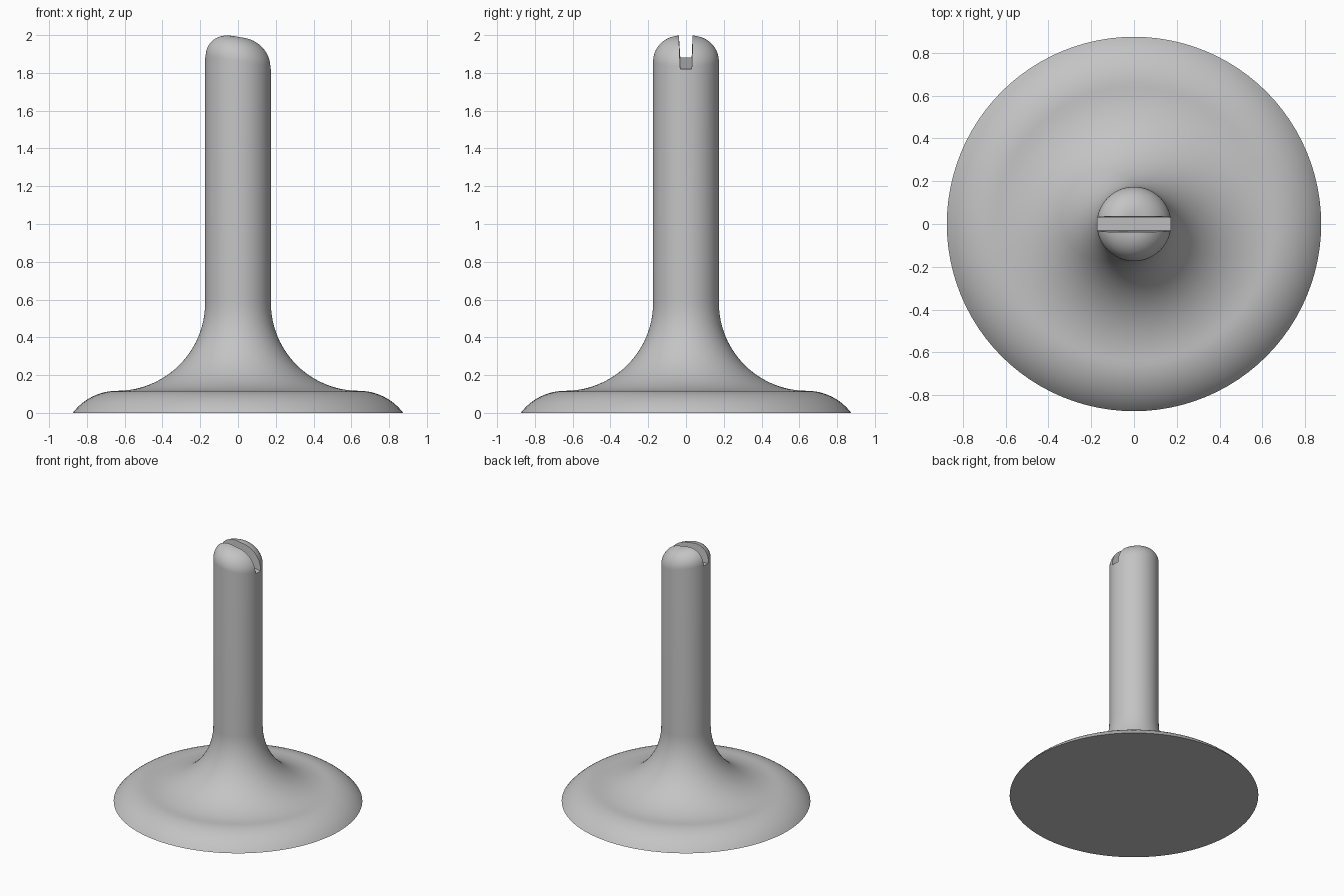
import bpy, bmesh, math

SEGMENTS = 96
STEM_R, DOME_R, TILT = 0.174, 0.13, 0.16

cube = bpy.data.objects.get("Cube")
if cube:
    bpy.data.objects.remove(cube, do_unlink=True)

grey = bpy.data.materials.new("plain_grey")
grey.use_nodes = True
grey.diffuse_color = (0.55, 0.55, 0.55, 1)
grey.node_tree.nodes["Principled BSDF"].inputs["Base Color"].default_value = (0.55, 0.55, 0.55, 1)


def make_object(name, bm):
    bmesh.ops.recalc_face_normals(bm, faces=bm.faces)
    mesh = bpy.data.meshes.new(name)
    bm.to_mesh(mesh)
    bm.free()
    mesh.materials.append(grey)
    obj = bpy.data.objects.new(name, mesh)
    bpy.context.collection.objects.link(obj)
    return obj


def arc(cx, cz, r, start, end, steps):
    angles = [math.radians(start + (end - start) * i / steps) for i in range(steps + 1)]
    return [(cx + r * math.cos(a), cz + r * math.sin(a)) for a in angles]


# Lathe profile: foot edge, flared neck, straight stem, rounded tip
rim_r = 0.294
rim_start = math.degrees(math.asin((rim_r - 0.117) / rim_r))
flare = 0.64 - STEM_R
profile = [(0, 0)]
profile += arc(0.64, 0.117 - rim_r, rim_r, rim_start, 90, 12)
profile += arc(0.64, 0.117 + flare, flare, 270, 180, 24)[1:]
profile += arc(STEM_R - DOME_R, 1.861, DOME_R, 0, 90, 14)
profile += [(0, 1.861 + DOME_R)]

bm = bmesh.new()
verts = [bm.verts.new((r, 0, z)) for r, z in profile]
edges = [bm.edges.new(pair) for pair in zip(verts, verts[1:])]
bmesh.ops.spin(bm, geom=verts + edges, cent=(0, 0, 0), axis=(0, 0, 1),
               angle=math.tau, steps=SEGMENTS, use_duplicate=False)
bmesh.ops.remove_doubles(bm, verts=bm.verts, dist=0.0001)

# Tip slopes down towards +x
for v in bm.verts:
    if v.co.z > 1.8:
        v.co.z -= TILT * v.co.x
stand = make_object("slotted_stand", bm)

# Tapered slot across the tip, with a sloping floor
bm = bmesh.new()
bmesh.ops.create_cube(bm, size=1)
for v in bm.verts:
    top = v.co.z > 0
    x = math.copysign(0.3, v.co.x)
    v.co = (x, math.copysign(0.042 if top else 0.03, v.co.y),
            2.1 if top else 1.85 - 0.176 * x)
cutter = make_object("slot_cutter", bm)
cutter.hide_render = True

cut = stand.modifiers.new("slot", 'BOOLEAN')
cut.operation = 'DIFFERENCE'
cut.solver = 'EXACT'
cut.object = cutter
bpy.ops.object.select_all(action='DESELECT')
bpy.context.view_layer.objects.active = stand
stand.select_set(True)
bpy.ops.object.modifier_apply(modifier=cut.name)
bpy.data.objects.remove(cutter, do_unlink=True)
bpy.ops.object.shade_smooth_by_angle(angle=math.radians(30))
